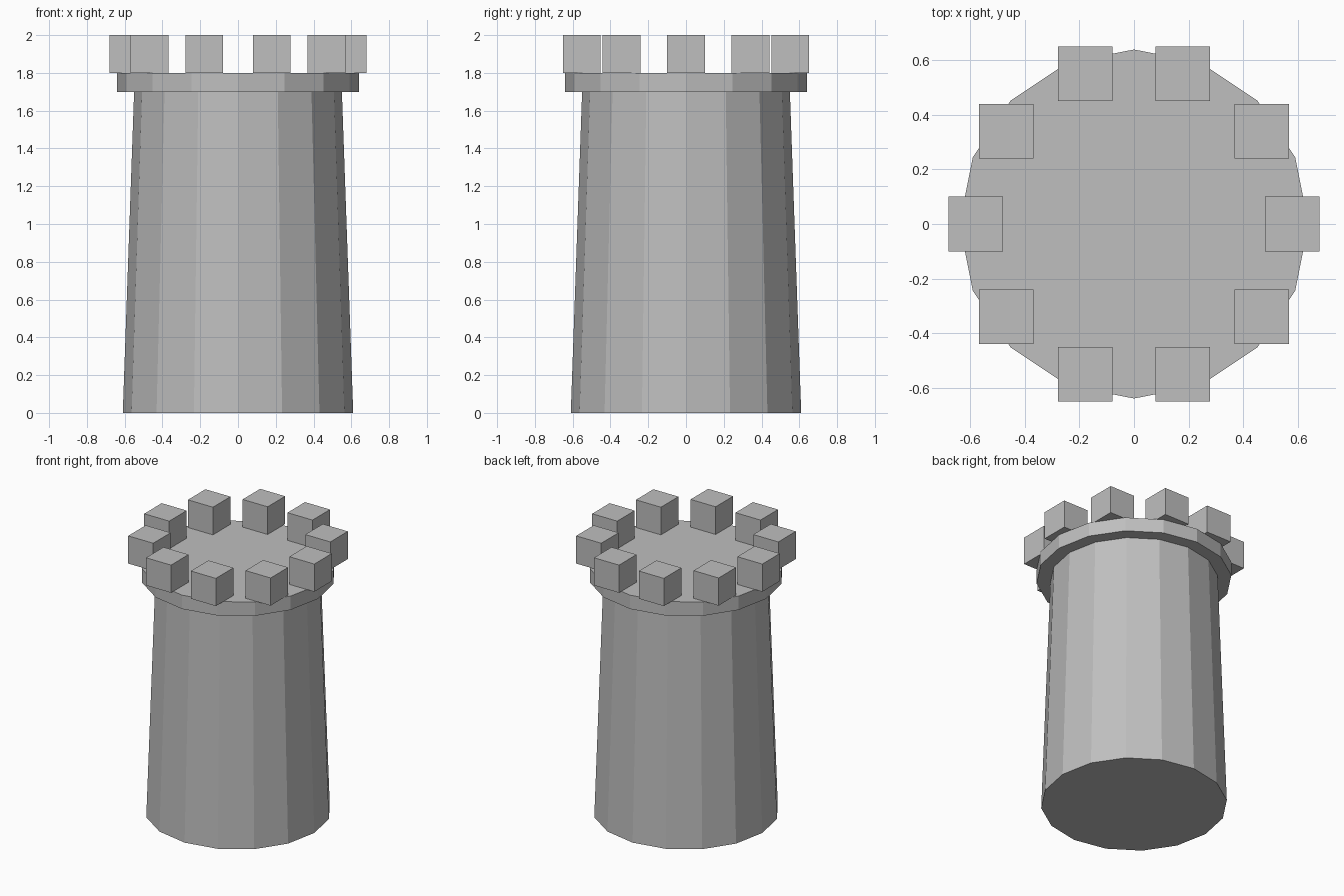
import bpy
import math

default_cube = bpy.data.objects.get("Cube")
if default_cube:
    bpy.data.objects.remove(default_cube, do_unlink=True)

SIDES = 16
MERLONS = 10
MERLON_SIZE = 0.2
MERLON_RING = 0.58

# Single stone colour
stone = bpy.data.materials.new("grey_stone")
stone.use_nodes = True
colour = (0.52, 0.52, 0.52, 1)
stone.diffuse_color = colour
stone.node_tree.nodes["Principled BSDF"].inputs["Base Color"].default_value = colour


def finish(name):
    obj = bpy.context.object
    obj.name = name
    obj.data.name = name
    obj.data.materials.append(stone)


def drum(name, bottom_radius, top_radius, z_low, z_high):
    bpy.ops.mesh.primitive_cone_add(
        vertices=SIDES, radius1=bottom_radius, radius2=top_radius,
        depth=z_high - z_low, location=(0, 0, (z_low + z_high) / 2))
    finish(name)


# Tapered shaft and the wider platform on top
drum("tower_shaft", 0.61, 0.55, 0, 1.7)
drum("top_platform", 0.64, 0.64, 1.7, 1.8)

# Ring of axis-aligned battlement blocks
for i in range(MERLONS):
    angle = math.tau * i / MERLONS
    bpy.ops.mesh.primitive_cube_add(
        size=MERLON_SIZE,
        location=(MERLON_RING * math.cos(angle),
                  MERLON_RING * math.sin(angle),
                  1.8 + MERLON_SIZE / 2))
    finish(f"battlement_block_{i + 1}")
